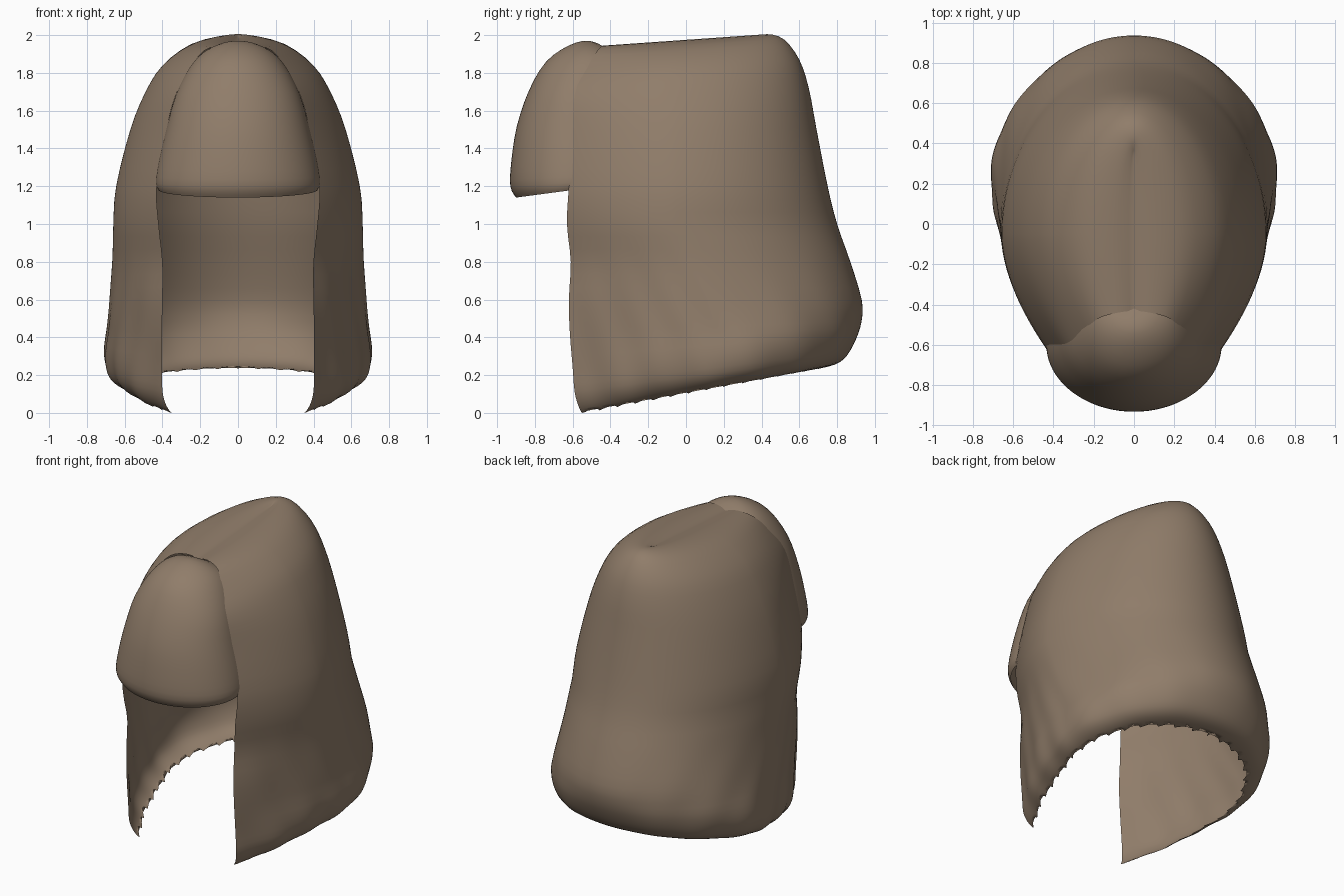
import bpy, bmesh, math, random

random.seed(4)
if "Cube" in bpy.data.objects:
    bpy.data.objects.remove(bpy.data.objects["Cube"])

brown = bpy.data.materials.new("ash brown hair")
brown.use_nodes = True
colour = (0.28, 0.205, 0.144, 1)
brown.diffuse_color = colour
brown.node_tree.nodes["Principled BSDF"].inputs["Base Color"].default_value = colour


def smooth_rows(rows, steps):
    """Spline the profile rows into finer ones."""
    result = []
    last = len(rows) - 1
    for i in range(last):
        before, start = rows[max(i - 1, 0)], rows[i]
        end, after = rows[i + 1], rows[min(i + 2, last)]
        for k in range(steps):
            t = k / steps
            row = []
            for a, b, c, d in zip(before, start, end, after):
                slope_in, slope_out = (c - a) / 2, (d - b) / 2
                bend = 3 * (c - b) - 2 * slope_in - slope_out
                twist = 2 * (b - c) + slope_in + slope_out
                row.append(b + t * (slope_in + t * (bend + t * twist)))
            result.append(row)
    result.append(list(rows[last]))
    return result


def skin(name, grid):
    """Skin a grid of points for the left half and mirror it."""
    bm = bmesh.new()
    verts = [[bm.verts.new(point) for point in line] for line in grid]
    for upper, lower in zip(verts, verts[1:]):
        for c in range(len(upper) - 1):
            bm.faces.new((upper[c], lower[c], lower[c + 1], upper[c + 1]))
    bmesh.ops.remove_doubles(bm, verts=bm.verts, dist=0.0005)
    for face in bm.faces:
        face.smooth = True
    mesh = bpy.data.meshes.new(name)
    bm.to_mesh(mesh)
    bm.free()
    mesh.materials.append(brown)
    obj = bpy.data.objects.new(name, mesh)
    bpy.context.collection.objects.link(obj)
    mirror = obj.modifiers.new("Mirror", "MIRROR")
    mirror.use_clip = True
    mirror.merge_threshold = 0.001


# Long hair: height, widest x, front edge x, front edge y, back y, tilt
hair_profile = [
    (1.96, 0, 0, -.43, .35, .07),
    (1.975, .11, .08, -.44, .43, .07),
    (1.945, .26, .18, -.47, .52, .06),
    (1.84, .4, .26, -.54, .6, .05),
    (1.7, .49, .33, -.59, .65, .03),
    (1.5, .57, .38, -.6, .69, .01),
    (1.2, .645, .43, -.62, .75, 0),
    (1, .66, .42, -.63, .8, 0),
    (.8, .665, .4, -.61, .87, 0),
    (.6, .68, .4, -.62, .93, 0),
    (.45, .695, .4, -.615, .93, .04),
    (.3, .71, .4, -.6, .9, .1),
    (.19, .69, .4, -.59, .85, .13),
    (.13, .64, .38, -.57, .79, .16),
    (.1, .58, .35, -.55, .7, .19),
]
HALF = 40
TOOTH = 5


def hair_point(row, c):
    z, wide, edge_x, edge_y, back, tilt = row
    # the widest place slides backwards towards the hem
    middle = -0.05 + 0.25 * min(max((1 - z) / 0.6, 0), 1)
    if c <= HALF:
        t = 1 - c / HALF
        x = wide - (wide - edge_x) * t ** 1.8
        y = middle + (edge_y - middle) * t
    else:
        a = (c - HALF) / HALF * math.pi / 2
        x = wide * math.cos(a) if c < 2 * HALF else 0
        y = middle + (back - middle) * math.sin(a)
    # soft locks in the lower sides
    if x > 0 and z < 0.9:
        lock = math.sin(c * 0.55 + z * 7) + math.sin(c * 0.23 - z * 9)
        x += 0.006 * (0.9 - z) * lock * min(1, x * 4)
    return [x, y, z + tilt * y]


hair = [[hair_point(row, c) for c in range(2 * HALF + 1)]
        for row in smooth_rows(hair_profile, 3)]

# Ragged saw-tooth ends along the hem
for c, point in enumerate(hair[-1]):
    if c % TOOTH == 0:
        depth = random.uniform(0.5, 1)
    cut = depth * (c % TOOTH) / (TOOTH - 1)
    for i in range(3):
        point[i] += (hair[-4][c][i] - point[i]) * cut * 0.8
    point[2] = max(point[2], 0)
skin("long_hair", hair)

# Fringe: edge x, edge y, edge height, front y, front height
fringe_profile = [
    (0, -.41, 1.925, -.41, 1.925),
    (.1, -.42, 1.925, -.51, 1.97),
    (.19, -.45, 1.895, -.62, 1.945),
    (.26, -.5, 1.82, -.74, 1.86),
    (.33, -.56, 1.68, -.83, 1.71),
    (.38, -.58, 1.5, -.895, 1.52),
    (.42, -.59, 1.33, -.925, 1.33),
    (.435, -.6, 1.22, -.93, 1.2),
    (.42, -.6, 1.18, -.9, 1.14),
]
COLUMNS = 20


def fringe_point(row, c):
    edge_x, edge_y, edge_z, front_y, front_z = row
    a = c / COLUMNS * math.pi / 2
    out = max(math.cos(a), 0)
    return (edge_x * math.sin(a),
            edge_y + (front_y - edge_y) * out,
            edge_z + (front_z - edge_z) * out)


skin("fringe", [[fringe_point(row, c) for c in range(COLUMNS + 1)]
                for row in smooth_rows(fringe_profile, 3)])
